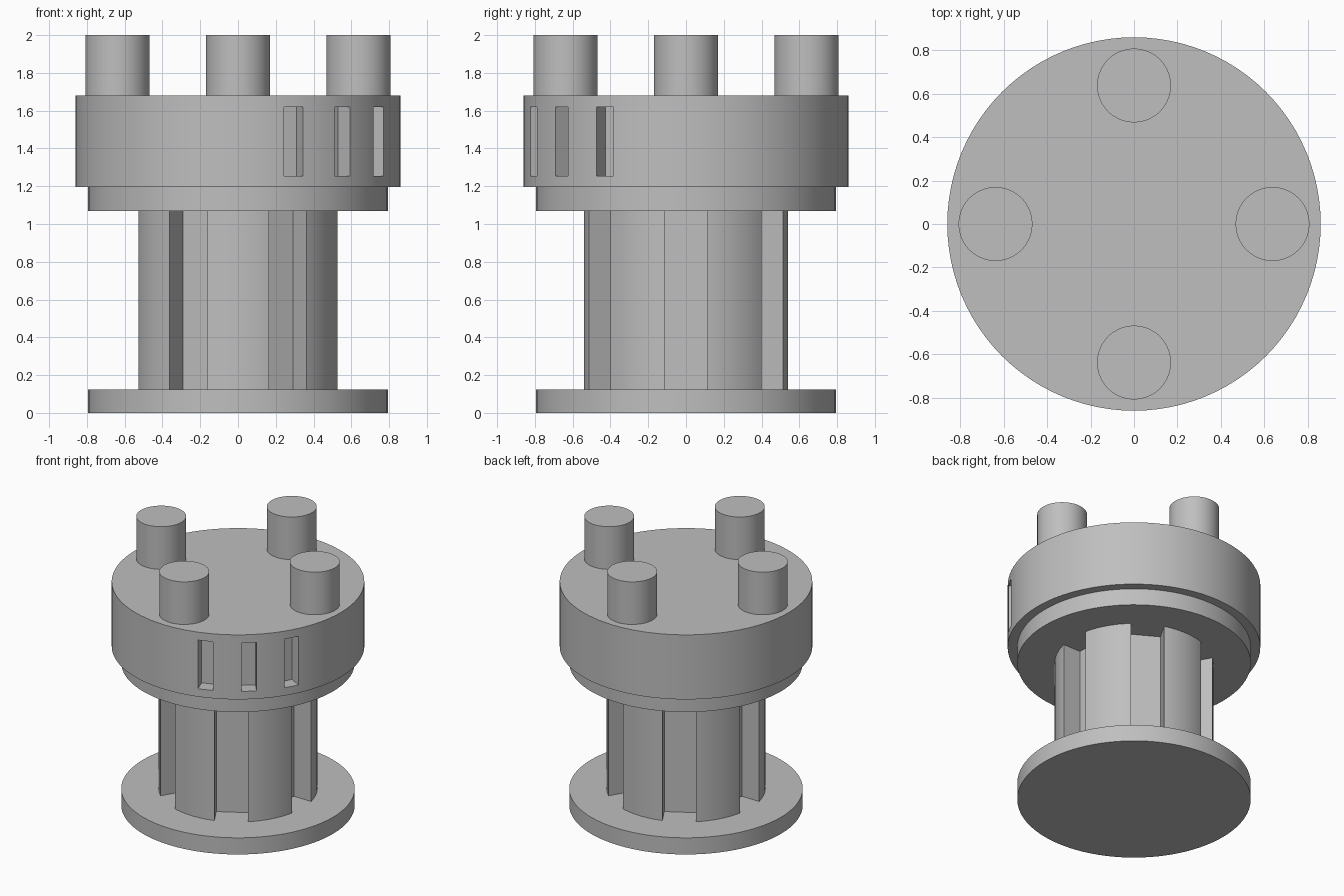
import bpy
import bmesh
from math import cos, sin, radians
from mathutils import Matrix

cube = bpy.data.objects.get("Cube")
if cube:
    bpy.data.objects.remove(cube, do_unlink=True)

GREY = (0.52, 0.52, 0.52, 1.0)
material = bpy.data.materials.new("plain grey")
material.use_nodes = True
material.diffuse_color = GREY
material.node_tree.nodes["Principled BSDF"].inputs["Base Color"].default_value = GREY


def select_only(obj):
    bpy.ops.object.select_all(action='DESELECT')
    obj.select_set(True)
    bpy.context.view_layer.objects.active = obj


def smooth(obj):
    select_only(obj)
    bpy.ops.object.shade_smooth_by_angle(angle=radians(30))


def cylinder(name, radius, bottom, top, x=0.0, y=0.0, sides=96):
    bpy.ops.mesh.primitive_cylinder_add(
        vertices=sides, radius=radius, depth=top - bottom,
        location=(x, y, (bottom + top) / 2))
    obj = bpy.context.object
    obj.name = name
    obj.data.materials.append(material)
    smooth(obj)
    return obj


def cut_radial_slots(obj, angles, width, floor, bottom, top, reach=1.0):
    """Cut box slots from the outside in to a flat floor at the given radius."""
    bm = bmesh.new()
    for angle in angles:
        place = (Matrix.Rotation(radians(angle), 4, 'Z')
                 @ Matrix.Translation(((floor + reach) / 2, 0, (bottom + top) / 2))
                 @ Matrix.Diagonal((reach - floor, width, top - bottom, 1)))
        bmesh.ops.create_cube(bm, size=1, matrix=place)
    mesh = bpy.data.meshes.new("slot_cutter")
    bm.to_mesh(mesh)
    bm.free()
    mesh.materials.append(material)
    cutter = bpy.data.objects.new("slot_cutter", mesh)
    cutter.hide_render = True
    bpy.context.collection.objects.link(cutter)
    select_only(obj)
    mod = obj.modifiers.new("slots", 'BOOLEAN')
    mod.operation = 'DIFFERENCE'
    mod.solver = 'EXACT'
    mod.object = cutter
    bpy.ops.object.modifier_apply(modifier=mod.name)
    bpy.data.objects.remove(cutter, do_unlink=True)
    smooth(obj)


# Base plate and the matching collar under the head
cylinder("base_plate", 0.795, 0.0, 0.125)
cylinder("collar", 0.795, 1.07, 1.195)

# Column with six lengthwise grooves
column = cylinder("grooved_column", 0.54, 0.125, 1.07)
cut_radial_slots(column, range(0, 360, 60), 0.23, 0.383, 0.0, 1.2)

# Wide head with three upright pockets on the front left
head = cylinder("head", 0.86, 1.195, 1.68)
cut_radial_slots(head, (-70, -50, -30), 0.105, 0.76, 1.255, 1.62)

# Four pegs on top
for side, angle in (("left", 0), ("back", 90), ("right", 180), ("front", 270)):
    a = radians(angle)
    cylinder(side + "_peg", 0.17, 1.68, 2.0, 0.638 * cos(a), 0.638 * sin(a), 64)
